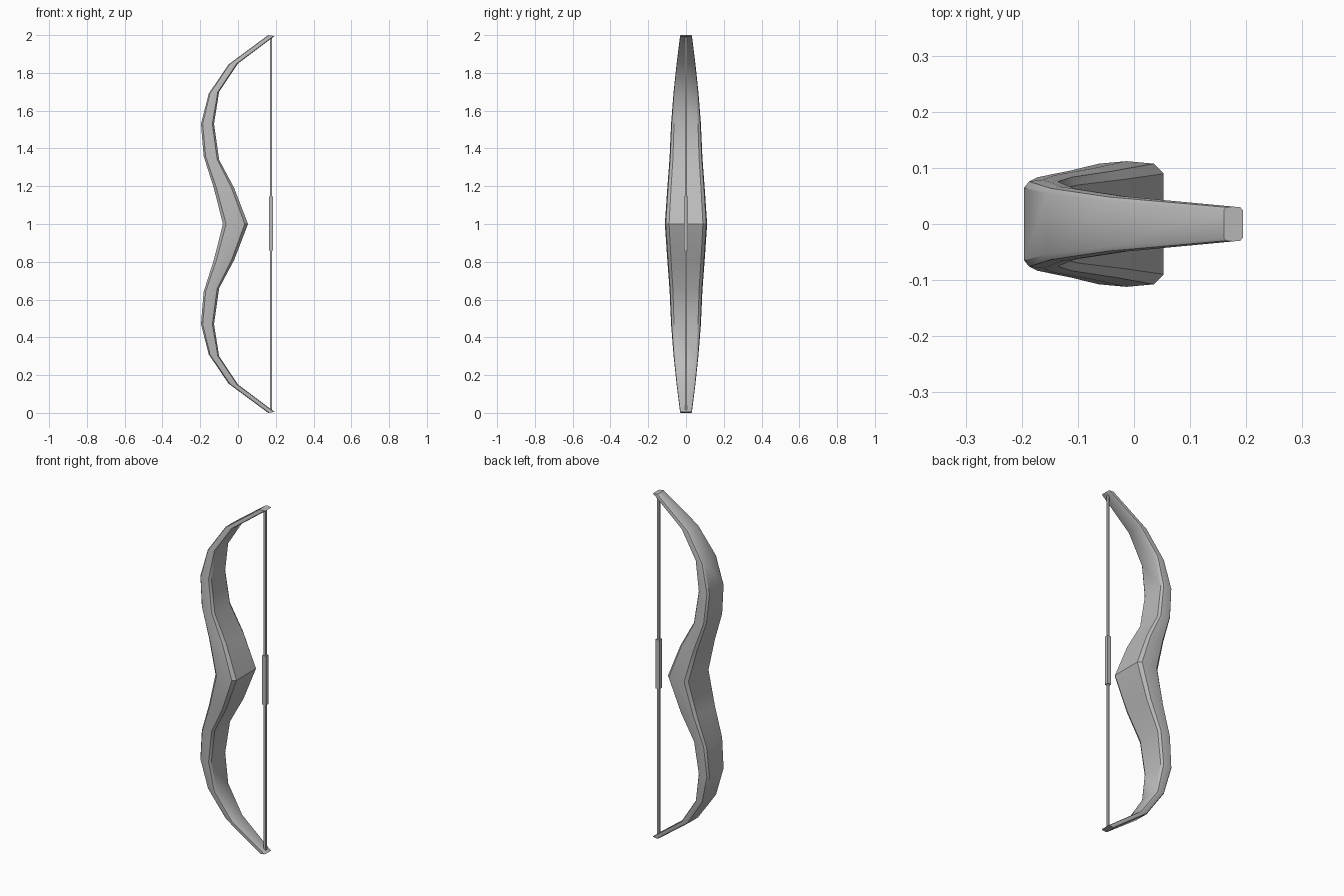
import bpy
import bmesh
import math

cube = bpy.data.objects.get("Cube")
if cube:
    bpy.data.objects.remove(cube, do_unlink=True)


def make_material(name, value):
    mat = bpy.data.materials.new(name)
    mat.use_nodes = True
    colour = (value, value, value, 1)
    mat.diffuse_color = colour
    mat.node_tree.nodes["Principled BSDF"].inputs["Base Color"].default_value = colour
    return mat


grey = make_material("plain grey", 0.5)


def add_object(name, bm):
    bmesh.ops.recalc_face_normals(bm, faces=bm.faces)
    mesh = bpy.data.meshes.new(name)
    bm.to_mesh(mesh)
    bm.free()
    obj = bpy.data.objects.new(name, mesh)
    mesh.materials.append(grey)
    bpy.context.collection.objects.link(obj)
    return obj


def add_bar(name, x, width, bottom, top):
    bpy.ops.mesh.primitive_cube_add(size=1, location=(x, 0, (bottom + top) / 2))
    obj = bpy.context.object
    obj.name = name
    obj.scale = (width, width, top - bottom)
    obj.data.materials.append(grey)
    return obj


# Upper limb stations: outer x, outer z, inner x, inner z, half width
upper = [
    (-0.08, 1.00, 0.053, 1.00, 0.112),
    (-0.128, 1.19, -0.02, 1.19, 0.099),
    (-0.182, 1.36, -0.10, 1.34, 0.087),
    (-0.196, 1.53, -0.127, 1.53, 0.079),
    (-0.155, 1.69, -0.10, 1.70, 0.066),
    (-0.05, 1.845, 0.0, 1.85, 0.05),
    (0.16, 2.00, 0.194, 1.995, 0.031),
]
# The lower limb mirrors the upper one
lower = [(a, 2 - b, c, 2 - d, w) for a, b, c, d, w in reversed(upper[1:])]

# Cross-section: fraction from outer to inner side, fraction of half width
half = [(0, 0.82), (0.13, 0.96), (0.5, 1), (0.87, 0.96), (1, 0.8)]
section = half + [(t, -w) for t, w in reversed(half)]

# Bow body, lofted through the stations
bm = bmesh.new()
rings = []
for ox, oz, ix, iz, width in lower + upper:
    rings.append([bm.verts.new((ox + (ix - ox) * t, width * w, oz + (iz - oz) * t))
                  for t, w in section])
count = len(section)
for a, b in zip(rings, rings[1:]):
    for i in range(count):
        j = (i + 1) % count
        bm.faces.new((a[i], a[j], b[j], b[i]))
bm.faces.new(rings[0])
bm.faces.new(rings[-1])
bow = add_object("bow_body", bm)

bpy.ops.object.select_all(action="DESELECT")
bow.select_set(True)
bpy.context.view_layer.objects.active = bow
bpy.ops.object.shade_smooth_by_angle(angle=math.radians(32))

# Bowstring and its wrapped centre
add_bar("bowstring", 0.175, 0.012, 0.012, 1.988)
add_bar("string_wrap", 0.175, 0.023, 0.86, 1.145)
